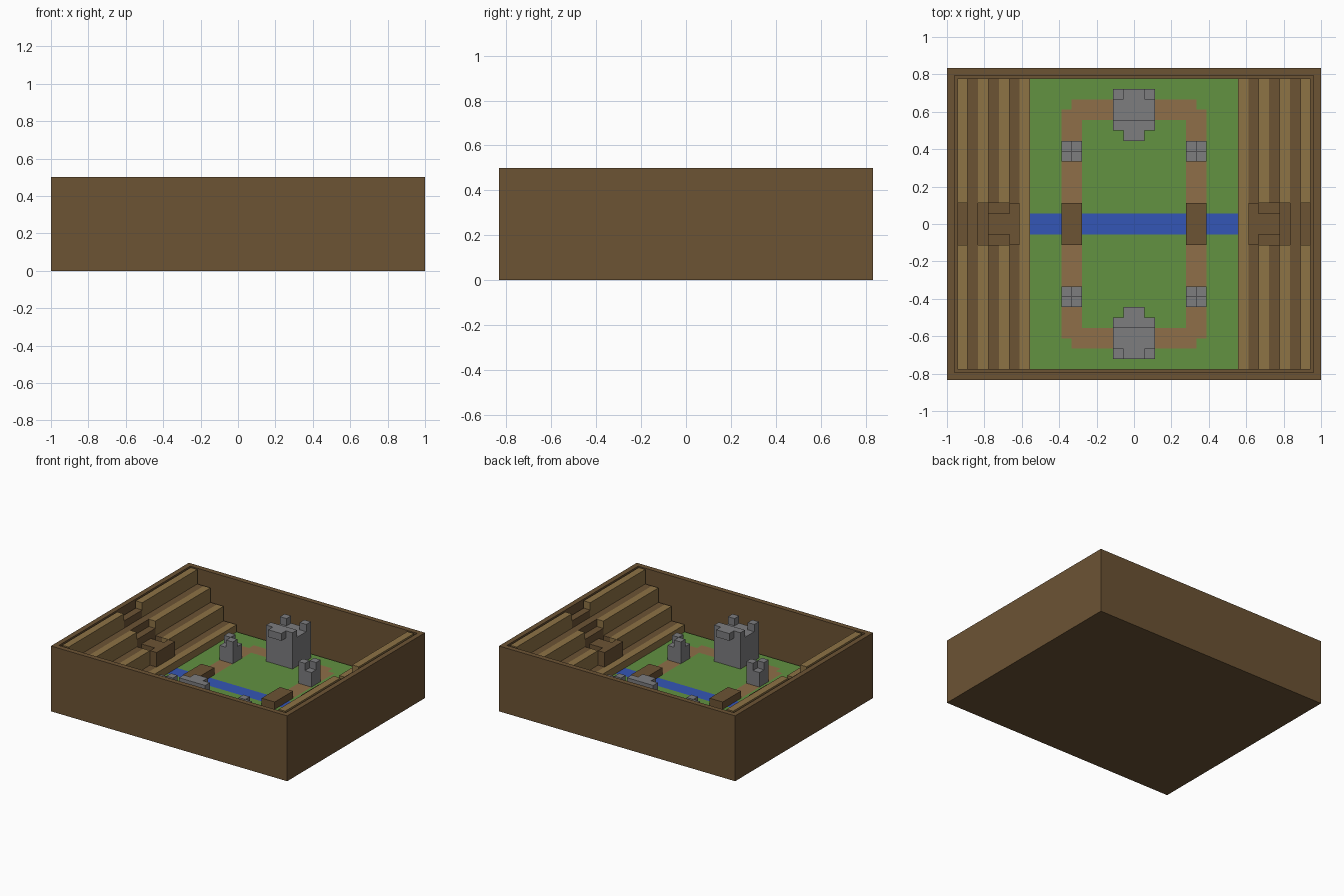
import bpy
import bmesh

if "Cube" in bpy.data.objects:
    bpy.data.objects.remove(bpy.data.objects["Cube"])

U = 1 / 18            # one building block
GROUND = 2            # arena floor height in blocks


def material(name, hex_colour):
    rgb = [int(hex_colour[i:i + 2], 16) / 255 for i in (0, 2, 4)]
    lin = [c / 12.92 if c < 0.04045 else ((c + 0.055) / 1.055) ** 2.4 for c in rgb]
    mat = bpy.data.materials.new(name)
    mat.use_nodes = True
    mat.diffuse_color = (*lin, 1)
    mat.node_tree.nodes["Principled BSDF"].inputs["Base Color"].default_value = (*lin, 1)
    return mat


DARK = material("dark wood", "6c5334")
LIGHT = material("light wood", "8d7345")
DIRT = material("dirt path", "8e6f48")
GRASS = material("grass green", "629241")
WATER = material("river blue", "3456b6")
STONE = material("stone grey", "7d7d7f")


def finish(name, bm, *mats):
    mesh = bpy.data.meshes.new(name)
    bmesh.ops.recalc_face_normals(bm, faces=bm.faces)
    bm.to_mesh(mesh)
    bm.free()
    for m in mats:
        mesh.materials.append(m)
    obj = bpy.data.objects.new(name, mesh)
    bpy.context.collection.objects.link(obj)
    return obj


def blocks(name, mat, boxes, sx=1, sy=1):
    """Boxes given as (x0, x1, y0, y1, z0, z1) in blocks, flipped by sx, sy."""
    bm = bmesh.new()
    for x0, x1, y0, y1, z0, z1 in boxes:
        made = bmesh.ops.create_cube(bm, size=1)["verts"]
        for v in made:
            v.co = (sx * U * (x1 if v.co.x > 0 else x0),
                    sy * U * (y1 if v.co.y > 0 else y0),
                    U * (z1 if v.co.z > 0 else z0))
    return finish(name, bm, mat)


# Outer crate: a cube with its top inset and sunk
bm = bmesh.new()
bmesh.ops.create_cube(bm, size=1)
for v in bm.verts:
    v.co = (v.co.x * 36 * U, v.co.y * 30 * U, (v.co.z + 0.5) * 9 * U)
top = max(bm.faces, key=lambda f: f.calc_center_median().z)
bmesh.ops.inset_individual(bm, faces=[top], thickness=U)
sunk = bmesh.ops.extrude_discrete_faces(bm, faces=[top])["faces"]
bmesh.ops.translate(bm, verts=sunk[0].verts, vec=(0, 0, -8 * U))
finish("crate_walls", bm, DARK)

# Field: one grid, coloured cell by cell
bm = bmesh.new()
bmesh.ops.create_grid(bm, x_segments=20, y_segments=28, size=1)
for v in bm.verts:
    v.co = (v.co.x * 10 * U, v.co.y * 14 * U, GROUND * U)
for f in bm.faces:
    c = f.calc_center_median() / U
    x, y = abs(c.x), abs(c.y)
    on_path = x < 7 and y < 12 and (x > 5 or y > 10) and not (x > 6 and y > 11)
    f.material_index = 2 if y < 1 else 1 if on_path else 0
field = finish("field", bm, GRASS, DIRT, WATER)
for p in field.data.polygons:
    if p.normal.z < 0:
        p.flip()

# Stands on both sides: light benches, dark treads and a stepped box in the middle
for side, sx in (("left", 1), ("right", -1)):
    benches, treads = [(10, 11, -14, 14, 1, 3)], []
    for row in range(4):
        x, z = 10 + 2 * row, 3 + 2 * row
        for y0, y1 in ((-14, -2), (2, 14)):
            if row:
                benches.append((x, x + 1, y0, y1, 1, z))
            if row < 3:
                treads.append((x + 1, x + 2, y0, y1, 1, z))
    blocks(side + "_benches", LIGHT, benches, sx)
    blocks(side + "_treads", DARK, treads, sx)
    viewing_box = [(11, 12, -2, 2, 1, 5), (12, 14, -1, 1, 1, 5),
                   (12, 14, -2, -1, 1, 4), (12, 14, 1, 2, 1, 4)]
    viewing_box += [(14 + i, 15 + i, -2, 2, 1, (6, 7, 8)[i]) for i in range(3)]
    blocks(side + "_viewing_box", DARK, viewing_box, sx)
    blocks(side + "_bridge", DARK, [(5, 7, -2, 2, GROUND, 3)], sx)

# Castles and guard towers at both ends
for end, sy in (("back", 1), ("front", -1)):
    blocks(end + "_castle", STONE, [
        (-2, 2, 9, 13, GROUND, 6),      # keep
        (-2, 2, 9, 10, 6, 7),           # front parapet
        (-1, 1, 8, 9, 6, 7),            # balcony
        (-2, -1, 12, 13, 6, 7),         # rear turrets
        (1, 2, 12, 13, 6, 7)], 1, sy)
    for side, sx in (("left", 1), ("right", -1)):
        blocks(end + "_" + side + "_tower", STONE, [
            (5, 7, 6, 8, GROUND, 4),
            (5, 6, 6, 7, 4, 5),
            (6, 7, 7, 8, 4, 5)], sx, sy)
